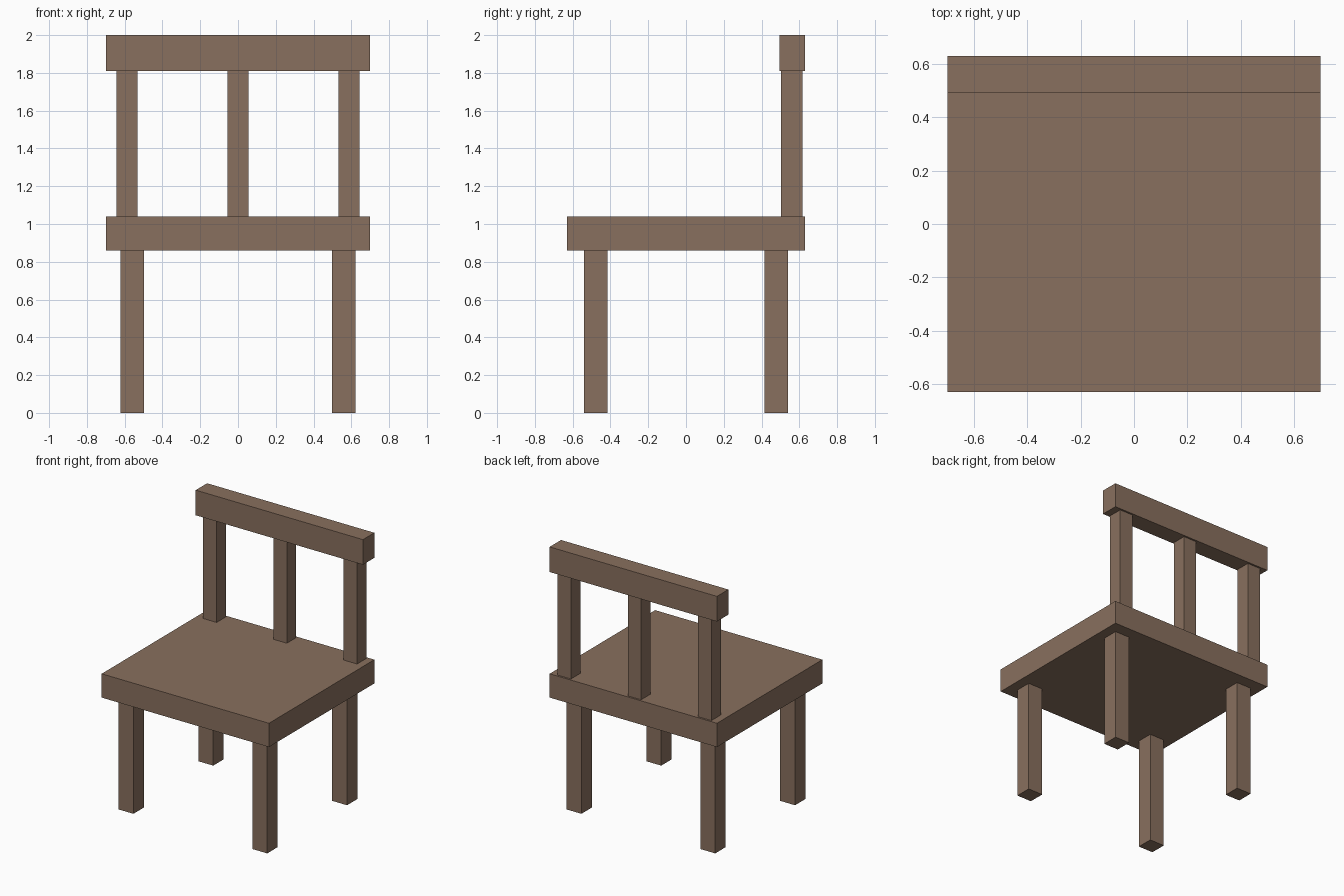
import bpy
import bmesh

if "Cube" in bpy.data.objects:
    bpy.data.objects.remove(bpy.data.objects["Cube"])

wood = bpy.data.materials.new("brown_wood")
wood.diffuse_color = (0.25, 0.162, 0.112, 1.0)
wood.use_nodes = True
wood.node_tree.nodes["Principled BSDF"].inputs["Base Color"].default_value = wood.diffuse_color


def box(name, x, y, z):
    """Box spanning the given (min, max) range on each axis."""
    bm = bmesh.new()
    bmesh.ops.create_cube(bm, size=1.0)
    for v in bm.verts:
        v.co = [r[0] if c < 0 else r[1] for c, r in zip(v.co, (x, y, z))]
    mesh = bpy.data.meshes.new(name)
    bm.to_mesh(mesh)
    bm.free()
    mesh.materials.append(wood)
    obj = bpy.data.objects.new(name, mesh)
    bpy.context.collection.objects.link(obj)
    return obj


def around(centre, width):
    return (centre - width / 2, centre + width / 2)


SEAT_BOTTOM, SEAT_TOP, RAIL_BOTTOM = 0.86, 1.04, 1.81

# Seat slab and top rail of the backrest
box("seat", (-0.70, 0.70), (-0.63, 0.63), (SEAT_BOTTOM, SEAT_TOP))
box("top_rail", (-0.70, 0.70), (0.494, 0.63), (RAIL_BOTTOM, 2.0))

# Four square legs
for row, y in (("front", -0.477), ("back", 0.477)):
    for side, x in (("left", -0.56), ("right", 0.56)):
        box(f"{row}_leg_{side}", around(x, 0.124), around(y, 0.124), (0, SEAT_BOTTOM))

# Three backrest posts
for side, x in (("left", -0.588), ("middle", 0.0), ("right", 0.588)):
    box(f"back_post_{side}", around(x, 0.112), around(0.56, 0.112), (SEAT_TOP, RAIL_BOTTOM))
